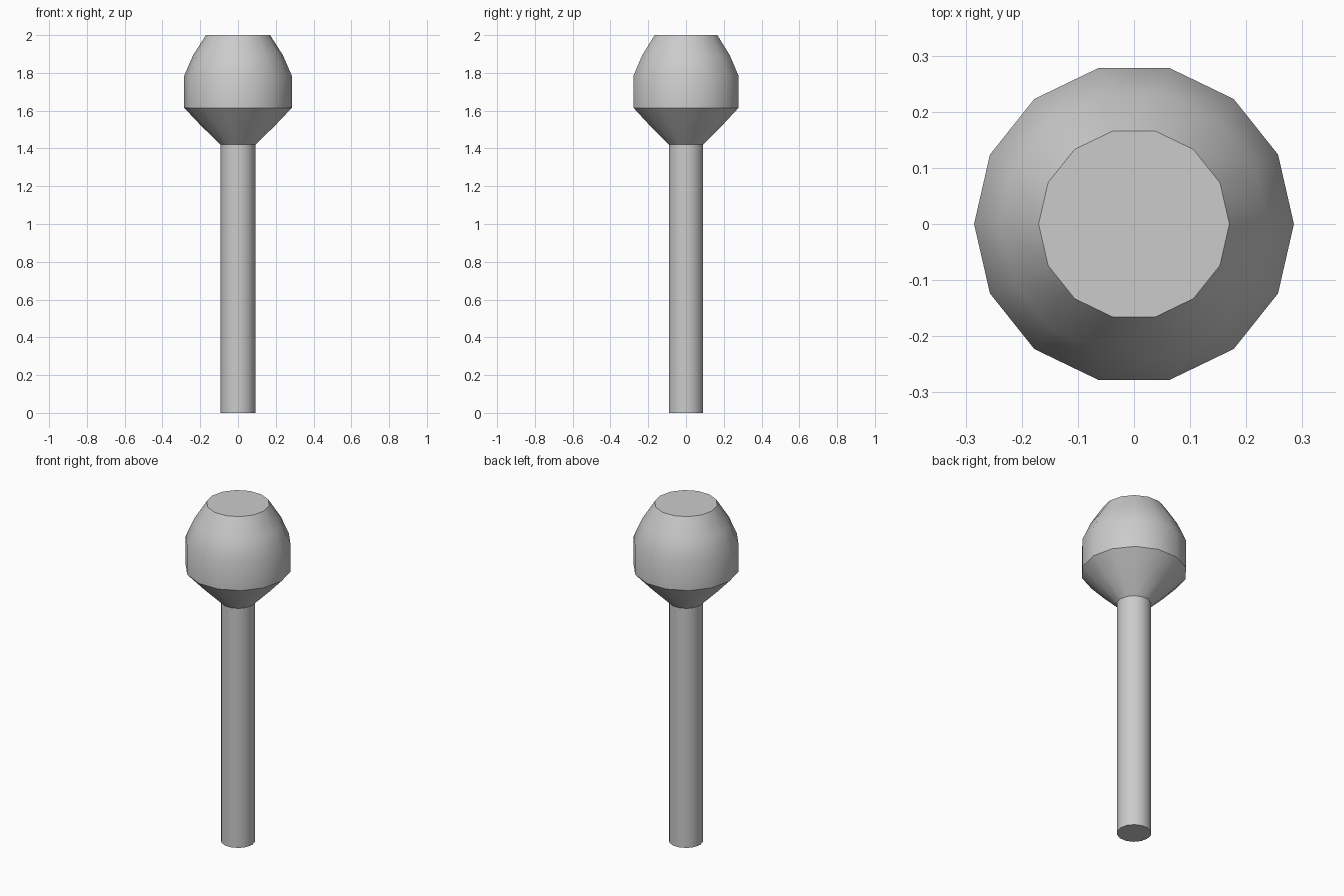
import bpy
import bmesh
from math import cos, sin, tau, radians

cube = bpy.data.objects.get("Cube")
if cube:
    bpy.data.objects.remove(cube, do_unlink=True)

SIDES = 14

grey = bpy.data.materials.new("plain grey")
grey.use_nodes = True
colour = (0.6, 0.6, 0.6, 1)
grey.diffuse_color = colour
grey.node_tree.nodes["Principled BSDF"].inputs["Base Color"].default_value = colour


def lathe(name, profile):
    """Closed solid turned from (radius, height) points, bottom to top."""
    bm = bmesh.new()
    rings = [[bm.verts.new((r * cos(tau * i / SIDES), r * sin(tau * i / SIDES), z))
              for i in range(SIDES)] for r, z in profile]
    for low, high in zip(rings, rings[1:]):
        for i in range(SIDES):
            j = (i + 1) % SIDES
            bm.faces.new((low[i], low[j], high[j], high[i]))
    bm.faces.new(rings[0][::-1])
    bm.faces.new(rings[-1])
    mesh = bpy.data.meshes.new(name)
    bm.to_mesh(mesh)
    bm.free()
    mesh.materials.append(grey)
    obj = bpy.data.objects.new(name, mesh)
    bpy.context.collection.objects.link(obj)
    bpy.ops.object.select_all(action='DESELECT')
    obj.select_set(True)
    bpy.context.view_layer.objects.active = obj
    bpy.ops.object.shade_smooth_by_angle(angle=radians(30))
    return obj


# Straight stem
lathe("stem", [(0.093, 0), (0.093, 1.42)])

# Bulbous head with a tapered underside and a flat top
lathe("head", [(0.093, 1.42), (0.2, 1.525), (0.285, 1.615),
               (0.285, 1.785), (0.238, 1.893), (0.17, 2.0)])
